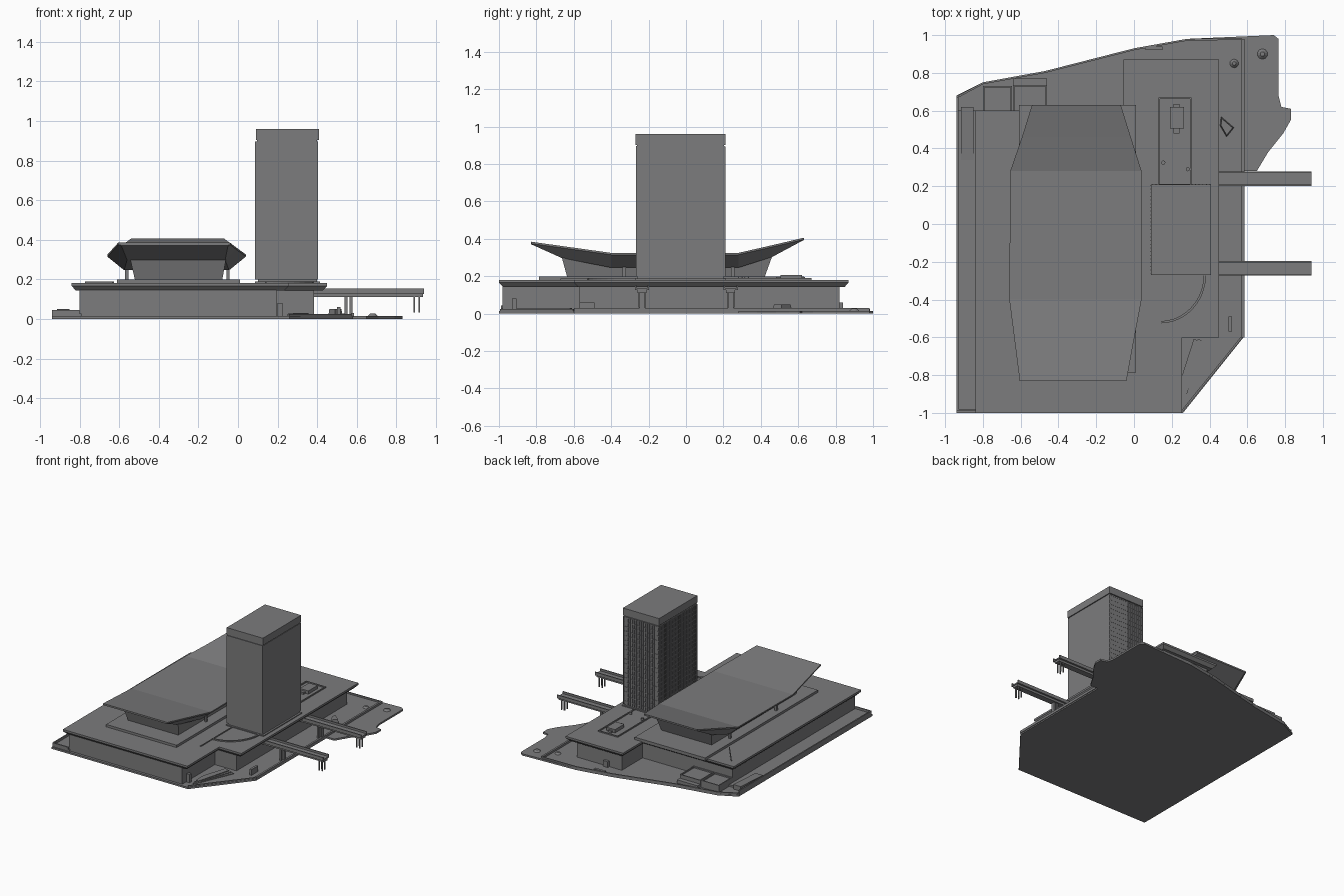
import bpy, bmesh, math

grey = bpy.data.materials.new("concrete grey")
grey.diffuse_color = (0.2, 0.2, 0.205, 1)


def finish(name, bm):
    bmesh.ops.recalc_face_normals(bm, faces=bm.faces)
    me = bpy.data.meshes.new(name)
    bm.to_mesh(me)
    bm.free()
    me.materials.append(grey)
    ob = bpy.data.objects.new(name, me)
    bpy.context.collection.objects.link(ob)
    return ob


def loft(name, rings):
    """Skin equal-length rings of 3D points and cap both ends."""
    bm = bmesh.new()
    vs = [[bm.verts.new(p) for p in r] for r in rings]
    n = len(rings[0])
    for a, b in zip(vs, vs[1:]):
        for i in range(n):
            j = (i + 1) % n
            bm.faces.new((a[i], a[j], b[j], b[i]))
    bm.faces.new(vs[0][::-1])
    bm.faces.new(vs[-1])
    return finish(name, bm)


def inset(poly, d):
    """Move every edge of a counter-clockwise outline inwards by d."""
    out = []
    n = len(poly)
    for i in range(n):
        (ax, ay), (bx, by), (cx, cy) = poly[i - 1], poly[i], poly[(i + 1) % n]
        l1, l2 = math.hypot(bx - ax, by - ay), math.hypot(cx - bx, cy - by)
        n1 = (-(by - ay) / l1, (bx - ax) / l1)
        n2 = (-(cy - by) / l2, (cx - bx) / l2)
        k = d / (1 + n1[0] * n2[0] + n1[1] * n2[1])
        out.append((bx + k * (n1[0] + n2[0]), by + k * (n1[1] + n2[1])))
    return out


def prism(name, poly, *levels):
    """Stack an outline at (z, inset) levels."""
    return loft(name, [[(x, y, z) for x, y in inset(poly, d)] for z, d in levels])


def rect(x0, x1, y0, y1):
    return [(x0, y0), (x1, y0), (x1, y1), (x0, y1)]


def boxes(name, items):
    bm = bmesh.new()
    for x0, x1, y0, y1, z0, z1 in items:
        r = rect(x0, x1, y0, y1)
        a = [bm.verts.new((x, y, z0)) for x, y in r]
        b = [bm.verts.new((x, y, z1)) for x, y in r]
        bm.faces.new(a[::-1])
        bm.faces.new(b)
        for i in range(4):
            j = (i + 1) % 4
            bm.faces.new((a[i], a[j], b[j], b[i]))
    return finish(name, bm)


def rim(x0, x1, y0, y1, z0, z1, t):
    return [(x0, x1, y0, y0 + t, z0, z1), (x0, x1, y1 - t, y1, z0, z1),
            (x0, x0 + t, y0 + t, y1 - t, z0, z1), (x1 - t, x1, y0 + t, y1 - t, z0, z1)]


def wall(name, pts, t, z0, z1):
    """Thin upright wall following an open path."""
    left, right = [], []
    for i, (x, y) in enumerate(pts):
        a, b = pts[max(i - 1, 0)], pts[min(i + 1, len(pts) - 1)]
        dx, dy = b[0] - a[0], b[1] - a[1]
        l = math.hypot(dx, dy)
        left.append((x - dy / l * t / 2, y + dx / l * t / 2))
        right.append((x + dy / l * t / 2, y - dx / l * t / 2))
    return loft(name, [[(l[0], l[1], z0), (r[0], r[1], z0), (r[0], r[1], z1), (l[0], l[1], z1)]
                       for l, r in zip(left, right)])


# ground plate
prism("ground_plate", [(-0.94, -1), (0.26, -1), (0.58, -0.6), (0.58, 0.28), (0.65, 0.28),
      (0.71, 0.38), (0.79, 0.48), (0.83, 0.55), (0.83, 0.61), (0.78, 0.62), (0.765, 0.68),
      (0.765, 0.98), (0.74, 1), (0.28, 0.98), (0, 0.93), (-0.47, 0.81), (-0.8, 0.75),
      (-0.94, 0.68)], (0, 0), (0.014, 0))
boxes("road_curb", [(0.57, 0.585, -0.6, 0.98, 0.01, 0.03)])
wall("corner_curb", [(0.255, -0.99), (0.57, -0.6)], 0.01, 0.01, 0.024)
wall("back_curb", [(-0.93, 0.675), (-0.8, 0.745), (-0.47, 0.805), (0, 0.925), (0.28, 0.975),
                   (0.57, 0.98)], 0.01, 0.01, 0.026)

# raised terrace along the left side
boxes("left_terrace", [(-0.94, -0.79, -0.99, 0.6, 0.01, 0.028),
                       (-0.94, -0.93, -0.99, 0.67, 0.01, 0.045),
                       (-0.93, -0.8, -0.99, -0.98, 0.028, 0.045)])
loft("terrace_ramp", [[(x, 0.34, 0.028), (x, 0.62, 0.014), (x, 0.62, 0.05), (x, 0.34, 0.034)]
                      for x in (-0.915, -0.85)])

# podium walls and overhanging sloped roof slab
prism("podium_walls", [(-0.80, -0.98), (0.195, -0.98), (0.195, -0.57), (0.385, -0.57),
      (0.385, 0.82), (-0.01, 0.82), (-0.01, 0.56), (-0.80, 0.56)], (0.01, 0), (0.16, 0))
prism("podium_roof", [(-0.84, -1), (0.255, -1), (0.255, -0.6), (0.45, -0.6), (0.45, 0.87),
      (-0.055, 0.87), (-0.055, 0.6), (-0.84, 0.6)], (0.143, 0.022), (0.166, 0), (0.181, 0))

# back service blocks with raised rims
blocks = []
for x0, x1, y1 in ((-0.80, -0.645, 0.73), (-0.64, -0.46, 0.735)):
    blocks.append((x0, x1, 0.55, y1, 0.01, 0.06))
    blocks += rim(x0, x1, 0.56, y1, 0.06, 0.07, 0.008)
blocks.append((-0.64, -0.46, 0.735, 0.77, 0.01, 0.04))
boxes("service_blocks", blocks)

# auditorium: platform, flared body, folded roof
prism("hall_platform", rect(-0.61, 0.01, -0.785, 0.63), (0.175, 0), (0.2, 0))
loft("hall_body", [[(x, y, z) for x, y in rect(*r)] for r, z in
     (((-0.52, -0.08, -0.635, 0.42), 0.195), ((-0.545, -0.06, -0.665, 0.46), 0.305))])
# y, top left x, top right x, top z, bottom left x, bottom right x, bottom z
sections = [(-0.83, -0.605, -0.04, 0.385, -0.59, -0.05, 0.372),
            (-0.665, -0.626, -0.01, 0.362, -0.56, -0.065, 0.298),
            (-0.40, -0.66, 0.04, 0.325, -0.575, -0.045, 0.246),
            (0.28, -0.655, 0.04, 0.325, -0.575, -0.045, 0.246),
            (0.46, -0.593, -0.017, 0.366, -0.55, -0.06, 0.303),
            (0.63, -0.54, -0.07, 0.406, -0.53, -0.08, 0.394)]
loft("hall_roof", [[(l, y, z), (r, y, z), (r, y, z - 0.01), (br, y, bz), (bl, y, bz),
                    (l, y, z - 0.01)] for y, l, r, z, bl, br, bz in sections])
boxes("hall_columns", [(x - 0.008, x + 0.008, y - 0.01, y + 0.01, 0.195, 0.26)
                       for x in (-0.562, -0.05) for y in (-0.33, 0.25)])

# tower: base, shaft, shadow joint, cap
boxes("tower_base", [(0.085, 0.415, -0.272, 0.212, 0.175, 0.188),
                     (0.1, 0.4, -0.26, 0.2, 0.18, 0.21)])
boxes("tower_shaft", [(0.092, 0.405, -0.268, 0.207, 0.2, 0.897),
                      (0.097, 0.4, -0.263, 0.202, 0.89, 0.91)])
boxes("tower_cap", [(0.09, 0.408, -0.27, 0.21, 0.903, 0.96)])
# curtain wall fins and floor bands on the left and back faces
fins = []
for i in range(25):
    y = -0.266 + i * 0.0195
    fins.append((0.087, 0.093, y, y + 0.005, 0.2, 0.895))
for i in range(17):
    x = 0.094 + i * 0.0191
    fins.append((x, x + 0.005, 0.206, 0.212, 0.2, 0.895))
boxes("curtain_wall_fins", fins)
bands = []
for i in range(19):
    z = 0.22 + i * 0.037
    bands.append((0.0895, 0.093, -0.268, 0.207, z, z + 0.007))
    bands.append((0.092, 0.405, 0.206, 0.2095, z, z + 0.007))
boxes("curtain_wall_bands", bands)

# roof court behind the tower with plant box
boxes("roof_court", rim(0.13, 0.305, 0.205, 0.67, 0.178, 0.19, 0.008) +
      [(0.19, 0.265, 0.505, 0.62, 0.178, 0.207), (0.21, 0.24, 0.48, 0.635, 0.178, 0.195)])
for x, y in ((0.155, 0.325), (0.285, 0.29)):
    bpy.ops.mesh.primitive_cylinder_add(vertices=12, radius=0.011, depth=0.02,
                                        location=(x, y, 0.188))
    bpy.context.object.name = "roof_vent"
    bpy.context.object.data.materials.append(grey)

# low walls on the podium roof
wall("curved_roof_wall", [(0.14 + 0.235 * math.sin(a), -0.27 - 0.25 * math.cos(a))
     for a in [math.radians(d) for d in range(0, 91, 9)]], 0.012, 0.178, 0.19)
boxes("straight_roof_wall", [(0.137, 0.144, -0.67, -0.27, 0.178, 0.187)])
wall("diagonal_roof_wall", [(-0.77, 0.53), (-0.63, 0.355)], 0.007, 0.178, 0.188)

# two footbridges with parapets, beams and piers
for name, y0, y1 in (("front_bridge", -0.272, -0.197), ("back_bridge", 0.2, 0.278)):
    ym = (y0 + y1) / 2
    parts = [(0.38, 0.94, y0, y1, 0.127, 0.137),
             (0.38, 0.94, y0, y0 + 0.008, 0.13, 0.153),
             (0.38, 0.94, y1 - 0.008, y1, 0.13, 0.153),
             (0.38, 0.935, ym - 0.024, ym + 0.024, 0.11, 0.128)]
    for x in (0.89, 0.915):
        for s in (-0.016, 0.016):
            parts.append((x - 0.004, x + 0.004, ym + s - 0.004, ym + s + 0.004, 0.033, 0.112))
    for x in (0.545, 0.57):
        parts.append((x - 0.007, x + 0.007, ym - 0.014, ym + 0.014, 0.01, 0.112))
    boxes(name, parts)

# forecourt details: steps, planters, posts
for i in range(3):
    d = 0.022 * i
    prism("forecourt_step", [(0.255, -0.93 + d), (0.28, -0.9), (0.4 - d, -0.62),
                             (0.36 - d, -0.61), (0.255, -0.8)],
          (0.012, 0), (0.019 + 0.006 * i, 0))
boxes("planters", [(0.5, 0.518, -0.57, -0.49, 0.01, 0.06), (0.06, 0.15, 0.92, 0.94, 0.01, 0.03),
                   (0.1, 0.14, 0.78, 0.84, 0.01, 0.06), (0.2, 0.225, -0.93, -0.905, 0.01, 0.08)])
prism("back_wedge", [(0.455, 0.52), (0.49, 0.46), (0.53, 0.51), (0.46, 0.57)],
      (0.01, 0), (0.05, 0.006))
for x, y, r in ((0.68, 0.9, 0.03), (0.53, 0.85, 0.025)):
    bpy.ops.mesh.primitive_cone_add(vertices=10, radius1=r, radius2=r * 0.4, depth=0.016,
                                    location=(x, y, 0.02))
    bpy.context.object.name = "ground_mound"
    bpy.context.object.data.materials.append(grey)
